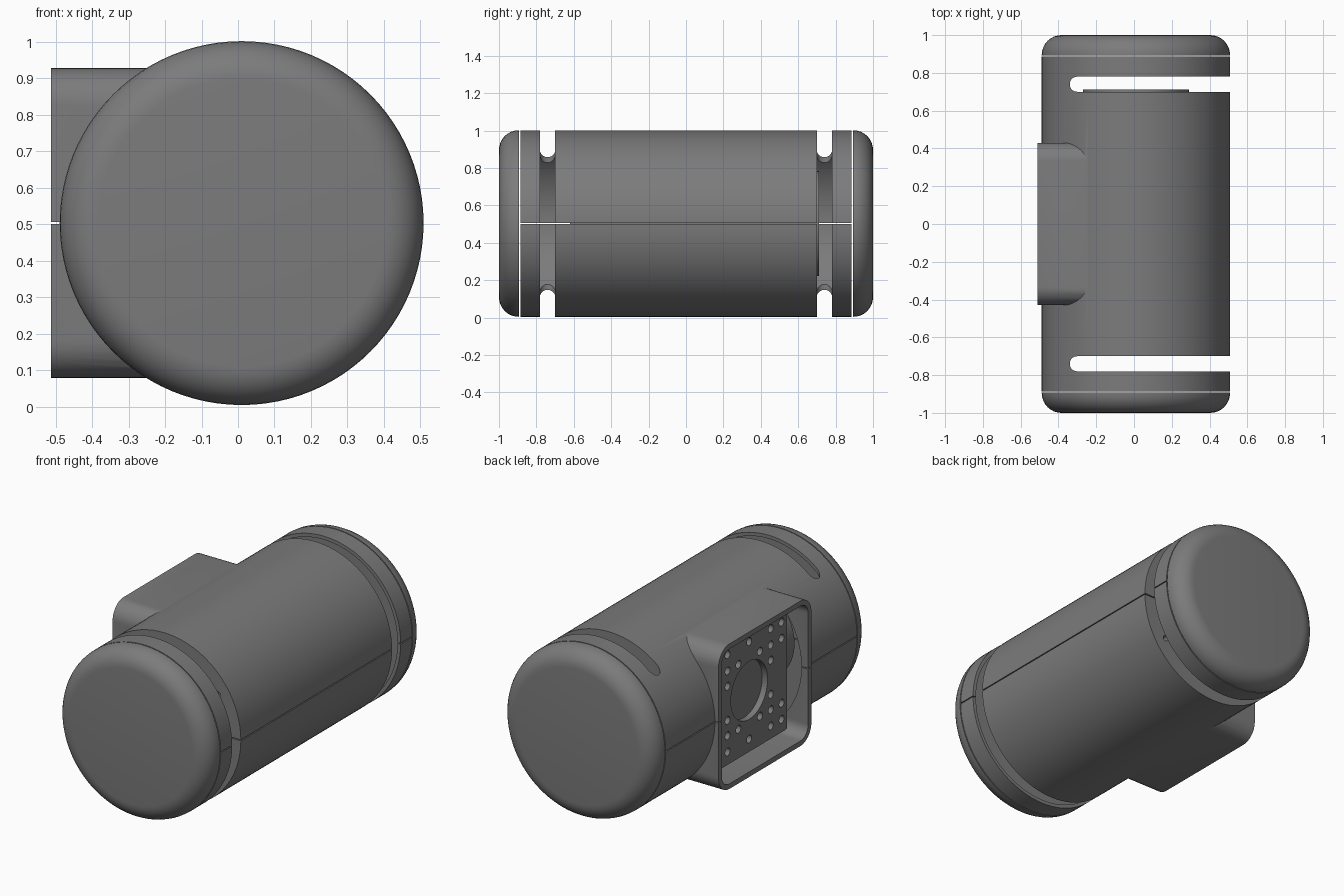
import bpy, bmesh
from math import sin, cos, pi

if "Cube" in bpy.data.objects:
    bpy.data.objects.remove(bpy.data.objects["Cube"])

CX, CZ, R = 0.01, 0.503, 0.4985  # drum axis and radius
INNER = 0.478                    # inside radius of the shell
GAP = 0.003                      # half of the slit between the two shells

dark = bpy.data.materials.new("dark_grey")
dark.diffuse_color = (0.2, 0.2, 0.2, 1)
dark.use_nodes = True
dark.node_tree.nodes["Principled BSDF"].inputs["Base Color"].default_value = dark.diffuse_color


def circle(u, v, r, n=96):
    return [(u + r * cos(2 * pi * i / n), v + r * sin(2 * pi * i / n)) for i in range(n)]


def rounded(u0, u1, v0, v1, r, n=8):
    pts = []
    for k, (u, v) in enumerate([(u1 - r, v1 - r), (u0 + r, v1 - r), (u0 + r, v0 + r), (u1 - r, v0 + r)]):
        for i in range(n + 1):
            a = pi / 2 * (k + i / n)
            pts.append((u + r * cos(a), v + r * sin(a)))
    return pts


def add_loft(bm, axis, rings):
    """Skin a stack of (outline, position) sections along an axis and cap both ends."""
    place = {'x': lambda u, v, t: (t, u, v),
             'y': lambda u, v, t: (u, t, v),
             'z': lambda u, v, t: (u, v, t)}[axis]
    loops = [[bm.verts.new(place(u, v, t)) for u, v in pts] for pts, t in rings]
    for a, b in zip(loops, loops[1:]):
        for i in range(len(a)):
            j = (i + 1) % len(a)
            bm.faces.new((a[i], a[j], b[j], b[i]))
    bm.faces.new(loops[0])
    bm.faces.new(loops[-1])


def make(name, axis, *stacks):
    bm = bmesh.new()
    for rings in stacks:
        add_loft(bm, axis, rings)
    bmesh.ops.recalc_face_normals(bm, faces=bm.faces)
    me = bpy.data.meshes.new(name)
    bm.to_mesh(me)
    bm.free()
    me.materials.append(dark)
    ob = bpy.data.objects.new(name, me)
    bpy.context.collection.objects.link(ob)
    return ob


def select(ob):
    bpy.ops.object.select_all(action='DESELECT')
    ob.select_set(True)
    bpy.context.view_layer.objects.active = ob


def boolean(ob, cutter, op='DIFFERENCE'):
    cutter.hide_render = True
    m = ob.modifiers.new("cut", 'BOOLEAN')
    m.operation, m.object, m.solver = op, cutter, 'EXACT'
    select(ob)
    bpy.ops.object.modifier_apply(modifier=m.name)
    bpy.data.objects.remove(cutter)


def smooth(ob):
    select(ob)
    bpy.ops.object.shade_smooth_by_angle(angle=0.6)


# Housing: drum with a square mounting collar on the back
upper = make("upper_housing", 'y', [(circle(CX, CZ, R), -0.886), (circle(CX, CZ, R), 0.886)])
collar = rounded(-0.43, 0.43, CZ - 0.425, CZ + 0.425, 0.1)
boolean(upper, make("collar", 'x', [(collar, -0.512), (collar, -0.1)]), 'UNION')

# Hollow out the drum, leaving walls just inside the slots
bore = circle(CX, CZ, INNER)
boolean(upper, make("bores", 'y', *[[(bore, a), (bore, b)] for a, b in
                                    [(-0.95, -0.70), (-0.67, 0.67), (0.70, 0.95)]]))
opening = rounded(-0.4, 0.4, CZ - 0.395, CZ + 0.395, 0.07)
boolean(upper, make("opening", 'x', [(opening, -0.6), (opening, -0.15)]))

# Long round-ended slots near both ends
slots = [rounded(-0.34, 0.9, y - 0.04, y + 0.04, 0.039) for y in (-0.74, 0.74)]
boolean(upper, make("slots", 'z', *[[(s, -0.2), (s, 1.2)] for s in slots]))

# Screw holes in the end walls
screw = circle(0.36, CZ + 0.23, 0.016, 16)
boolean(upper, make("screw_holes", 'y', [(screw, -0.72), (screw, -0.6)], [(screw, 0.6), (screw, 0.72)]))

# Keep the top half, then mirror it to make the bottom half
half = rounded(-1, 1, -1.2, 1.2, 0.1, 1)
boolean(upper, make("half", 'z', [(half, -0.5), (half, CZ + GAP)]))
lower = upper.copy()
lower.data = upper.data.copy()
lower.name = "lower_housing"
bpy.context.collection.objects.link(lower)
bm = bmesh.new()
bm.from_mesh(lower.data)
for v in bm.verts:
    v.co.z = 2 * CZ - v.co.z
bmesh.ops.reverse_faces(bm, faces=bm.faces)
bm.to_mesh(lower.data)
bm.free()
smooth(upper)
smooth(lower)

# Rounded end caps
for name, s in (("front_cap", -1), ("rear_cap", 1)):
    rings = [(circle(CX, CZ, R), s * 0.892)]
    for i in range(9):
        a = pi / 2 * i / 8
        rings.append((circle(CX, CZ, R - 0.105 + 0.105 * cos(a)), s * (0.895 + 0.105 * sin(a))))
    smooth(make(name, 'y', rings))

# Motor barrel inside the drum, with a block that backs the mounting plate
barrel = circle(CX, CZ, 0.28, 64)
smooth(make("motor", 'y', [(barrel, -0.62), (barrel, 0.712)]))
block = rounded(-0.33, 0.33, CZ - 0.33, CZ + 0.33, 0.02, 2)
smooth(make("motor_block", 'x', [(block, -0.375), (block, -0.2)]))

# Mounting plate with centre hole and bolt pattern
face = rounded(-0.35, 0.35, CZ - 0.36, CZ + 0.36, 0.01, 2)
plate = make("mounting_plate", 'x', [(face, -0.41), (face, -0.35)])
spots = [(0, 0.285)]
spots += [(sy * y, z) for sy in (-1, 1) for y, z in
          [(0.2, 0.285), (0.2, 0.19), (0.2, 0.1), (0.1, 0.19), (0.3, 0.285), (0.3, 0.19)]]
holes = [circle(0, CZ, 0.17, 48)]
holes += [circle(y, CZ + sz * z, 0.023, 16) for y, z in spots for sz in (-1, 1)]
boolean(plate, make("plate_holes", 'x', *[[(h, -0.5), (h, -0.3)] for h in holes]))
smooth(plate)
